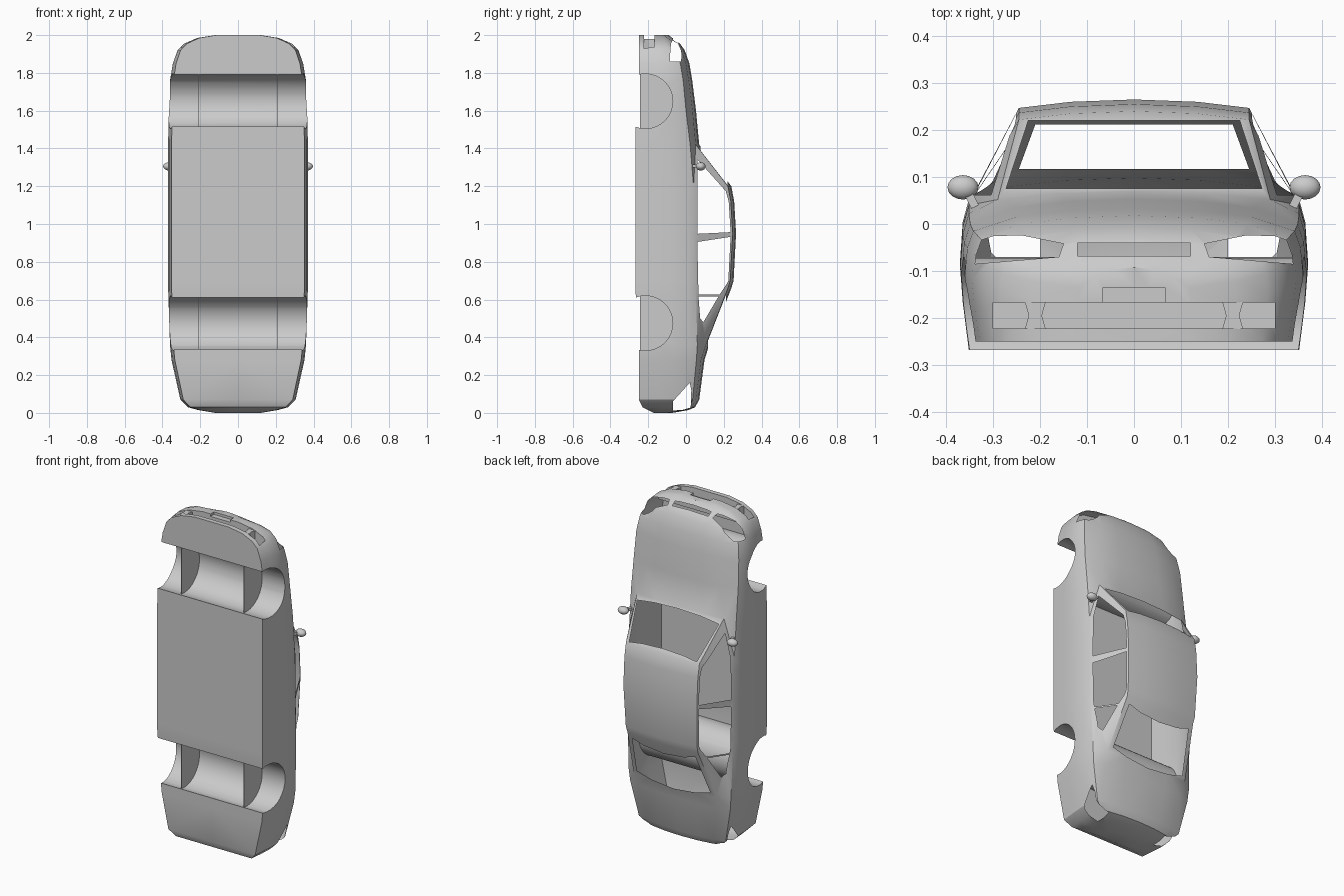
import bpy, bmesh, math

if "Cube" in bpy.data.objects:
    bpy.data.objects.remove(bpy.data.objects["Cube"], do_unlink=True)


def material(name, c):
    m = bpy.data.materials.new(name)
    m.use_nodes = True
    m.diffuse_color = (c, c, c, 1)
    m.node_tree.nodes["Principled BSDF"].inputs["Base Color"].default_value = (c, c, c, 1)
    return m


paint = material("light grey paint", 0.6)
opening = material("opening marker", 0.1)   # marks faces removed after cutting


def make(name, bm, mat=paint):
    bmesh.ops.recalc_face_normals(bm, faces=bm.faces)
    mesh = bpy.data.meshes.new(name)
    bm.to_mesh(mesh)
    bm.free()
    mesh.materials.append(mat)
    ob = bpy.data.objects.new(name, mesh)
    bpy.context.collection.objects.link(ob)
    return ob


def select(ob):
    bpy.ops.object.select_all(action="DESELECT")
    ob.select_set(True)
    bpy.context.view_layer.objects.active = ob


def smooth(ob, angle=32):
    select(ob)
    bpy.ops.object.shade_smooth_by_angle(angle=math.radians(angle))


def prism(name, axis, pts, lo, hi, mat=paint):
    """Extrude an outline: axis x takes (z, y) points, axis z takes (x, y)."""
    bm = bmesh.new()
    ends = []
    for d in (lo, hi):
        ends.append([bm.verts.new((d, b, a) if axis == "x" else (a, b, d)) for a, b in pts])
    bm.faces.new(ends[0])
    bm.faces.new(ends[1])
    n = len(pts)
    for i in range(n):
        j = (i + 1) % n
        bm.faces.new((ends[0][i], ends[0][j], ends[1][j], ends[1][i]))
    return make(name, bm, mat)


def rect(x, y0, y1):
    return [(-x, y0), (x, y0), (x, y1), (-x, y1)]


# Body stations: length position, half width, belt height, roof/hood edge x and height
stations = [
    (0, .12, -.10, .08, -.09), (.015, .21, -.02, .15, -.005),
    (.03, .265, .015, .2, .03), (.07, .305, .035, .22, .052),
    (.28, .352, .055, .26, .08), (.36, .36, .06, .275, .105),
    (.66, .37, .052, .235, .222), (.7, .37, .05, .238, .234),
    (.95, .37, .045, .245, .247), (1.12, .37, .042, .245, .237),
    (1.2, .37, .04, .245, .222), (1.42, .37, .022, .29, .052),
    (1.6, .367, 0, .25, .035), (1.76, .36, -.015, .25, .015),
    (1.85, .345, -.03, .24, 0), (1.92, .32, -.06, .22, -.025),
    (1.955, .285, -.08, .2, -.05), (1.985, .215, -.1, .14, -.09),
    (2, .12, -.115, .08, -.11)]


def section(z, w, belt, ex, ey):
    low = -.268 if .6 < z < 1.7 else -.25 + max(0, .08 - 2 * z)
    up = lambda t: low + (belt - low) * t
    half = [(w * .95, low), (w * .985, up(.35)), (w, up(.6)), (w * .985, up(.85)),
            (w * .95, belt), (ex, ey), (ex * .55, ey + .013)]
    ring = [(0, low)] + half + [(0, ey + .018)] + [(-x, y) for x, y in reversed(half)]
    return [(x, y, z) for x, y in ring]


bm = bmesh.new()
rings = [[bm.verts.new(p) for p in section(*s)] for s in stations]
for a, b in zip(rings, rings[1:]):
    for i in range(len(a)):
        j = (i + 1) % len(a)
        bm.faces.new((a[i], a[j], b[j], b[i]))
bm.faces.new(rings[0])
bm.faces.new(rings[-1])
bmesh.ops.triangulate(bm, faces=bm.faces)
body = make("body_shell", bm)
body.data.materials.append(opening)


def cut(cutter):
    select(body)
    mod = body.modifiers.new("cut", "BOOLEAN")
    mod.operation = "DIFFERENCE"
    mod.solver = "EXACT"
    mod.material_mode = "TRANSFER"
    mod.object = cutter
    bpy.ops.object.modifier_apply(modifier=mod.name)
    bpy.data.objects.remove(cutter, do_unlink=True)


# Wheel wells run across the body, divided by inner plates
for label, cz in (("rear", .475), ("front", 1.65)):
    circle = [(cz + .145 * math.cos(t * math.pi / 16), -.215 + .145 * math.sin(t * math.pi / 16))
              for t in range(32)]
    cut(prism("well", "x", circle, -.5, .5))
    plate = [p for p in circle if p[1] > -.25]
    plate = [(a, max(b, -.245)) for a, b in plate]
    for side, s in (("left", 1), ("right", -1)):
        prism(f"{label}_well_plate_{side}", "x", plate, s * .208, s * .211)

# Lower intake and number plate recesses
cut(prism("intake", "z", rect(.3, -.222, -.167), 1.9, 2.1))
cut(prism("number_recess", "z", rect(.066, -.1671, -.135), 1.985, 2.1))

# Side windows, one outline per pane
panes = [
    [(1.34, .062), (1.175, .21), (1.12, .226), (.957, .236), (.948, .06)],
    [(.905, .06), (.932, .236), (.7, .224), (.68, .214), (.626, .178), (.626, .066)],
    [(.616, .066), (.616, .172), (.48, .092), (.5, .075)]]
for pane in panes:
    cut(prism("pane", "x", pane, -.5, .5, opening))

# Windscreen and rear window
cut(prism("windscreen", "z", [(-.272, .076), (.272, .076), (.225, .22), (-.225, .22)],
          1.1, 1.7, opening))
cut(prism("rear_window", "z", [(-.245, .117), (.245, .117), (.21, .212), (-.21, .212)],
          .3, .9, opening))

# Grille, headlight and tail light openings
cut(prism("grille", "z", rect(.12, -.068, -.04), 1.9, 2.1, opening))
lamp = [(.16, -.07), (.4, -.09), (.4, -.035), (.3, -.026), (.24, -.024), (.15, -.042)]
tail = [(-.05, -.07), (.06, -.07), (.16, .02), (.12, .028), (-.05, .022)]
for s in (1, -1):
    cut(prism("headlight", "z", [(s * x, y) for x, y in lamp], 1.86, 2.1, opening))
    cut(prism("tail_light", "x", tail, s * .2, s * .5, opening))

# Remove the marked faces so the openings become holes in a thin shell
hole = [i for i, m in enumerate(body.data.materials) if m == opening]
bm = bmesh.new()
bm.from_mesh(body.data)
bmesh.ops.delete(bm, geom=[f for f in bm.faces if f.material_index in hole], context="FACES")
bm.to_mesh(body.data)
bm.free()
body.data.materials.clear()
body.data.materials.append(paint)
bpy.data.materials.remove(opening)
smooth(body)

# Door mirrors and intake struts
for side, s in (("left", 1), ("right", -1)):
    bpy.ops.mesh.primitive_uv_sphere_add(segments=16, ring_count=8, location=(s * .364, .078, 1.305))
    shell = bpy.context.object
    shell.name = f"mirror_{side}"
    shell.scale = (.033, .026, .022)
    shell.data.materials.append(paint)
    smooth(shell)
    stalk = [(s * x, y) for x, y in ((.325, .03), (.345, .03), (.365, .07), (.345, .07))]
    prism(f"mirror_stalk_{side}", "z", stalk, 1.298, 1.316)
    strut = [(s * .21 + x, y) for x, y in ((-.022, -.223), (.022, -.223), (.014, -.195),
                                            (.022, -.166), (-.022, -.166), (-.014, -.195))]
    prism(f"intake_strut_{side}", "z", strut, 1.9, 1.98)
